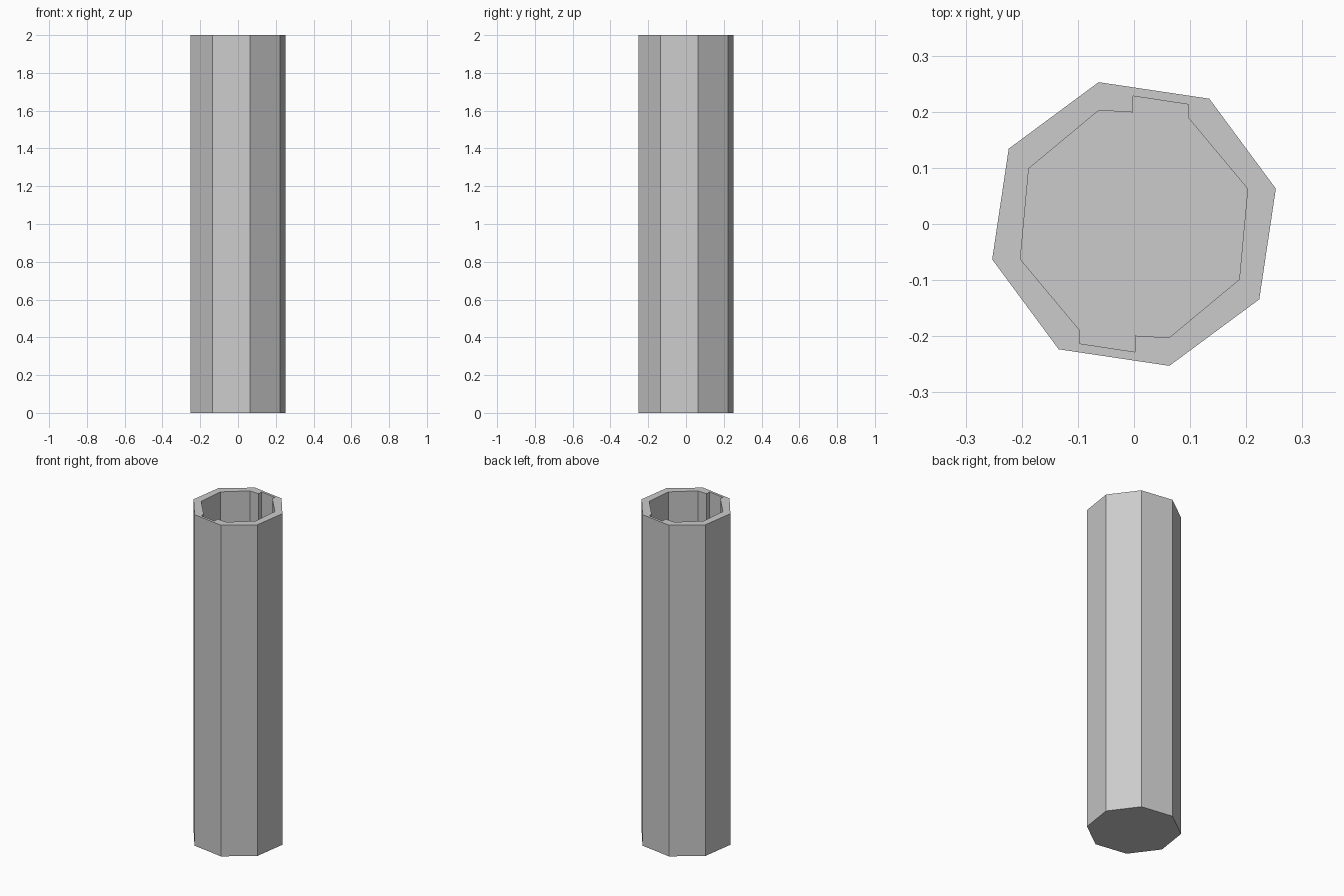
import bpy, bmesh, math
from mathutils import Vector

HEIGHT, FLOOR = 2.0, 0.05
OUTER_R, INNER_R = 0.2605, 0.212

if "Cube" in bpy.data.objects:
    bpy.data.objects.remove(bpy.data.objects["Cube"])

grey = bpy.data.materials.new("light grey")
grey.use_nodes = True
colour = (0.6, 0.6, 0.6, 1)
grey.diffuse_color = colour
grey.node_tree.nodes["Principled BSDF"].inputs["Base Color"].default_value = colour


def polar(radius, degrees):
    a = math.radians(degrees)
    return Vector((radius * math.cos(a), radius * math.sin(a)))


def ring(bm, profile, z):
    return [bm.verts.new((p.x, p.y, z)) for p in profile]


def walls(bm, low, high):
    for i in range(len(low)):
        j = (i + 1) % len(low)
        bm.faces.new((low[i], low[j], high[j], high[i]))


def loop_edges(bm, verts):
    return [bm.edges.get((verts[i - 1], verts[i])) for i in range(len(verts))]


# Octagonal outside, slightly turned
outer = [polar(OUTER_R, 14 + 45 * k) for k in range(8)]

# Inside octagon with a keyway slot; the other half is the same turned half round
slot = [Vector(p) for p in ((0.097, 0.189), (0.097, 0.213), (-0.002, 0.228), (-0.002, 0.199))]
half = [polar(INNER_R, 17.2)] + slot + [polar(INNER_R, 107.2), polar(INNER_R, 152.2)]
inner = half + [-p for p in half]

bm = bmesh.new()
base, top = ring(bm, outer, 0), ring(bm, outer, HEIGHT)
floor, mouth = ring(bm, inner, FLOOR), ring(bm, inner, HEIGHT)
walls(bm, base, top)
walls(bm, floor, mouth)
bm.faces.new(base)
bm.faces.new(floor)

# Flat rim between the outside and the mouth
bmesh.ops.triangle_fill(bm, use_beauty=True, normal=(0, 0, 1),
                        edges=loop_edges(bm, top) + loop_edges(bm, mouth))
bmesh.ops.recalc_face_normals(bm, faces=bm.faces)

mesh = bpy.data.meshes.new("hollow_tube")
bm.to_mesh(mesh)
bm.free()
mesh.materials.append(grey)
bpy.context.collection.objects.link(bpy.data.objects.new("hollow_tube", mesh))
